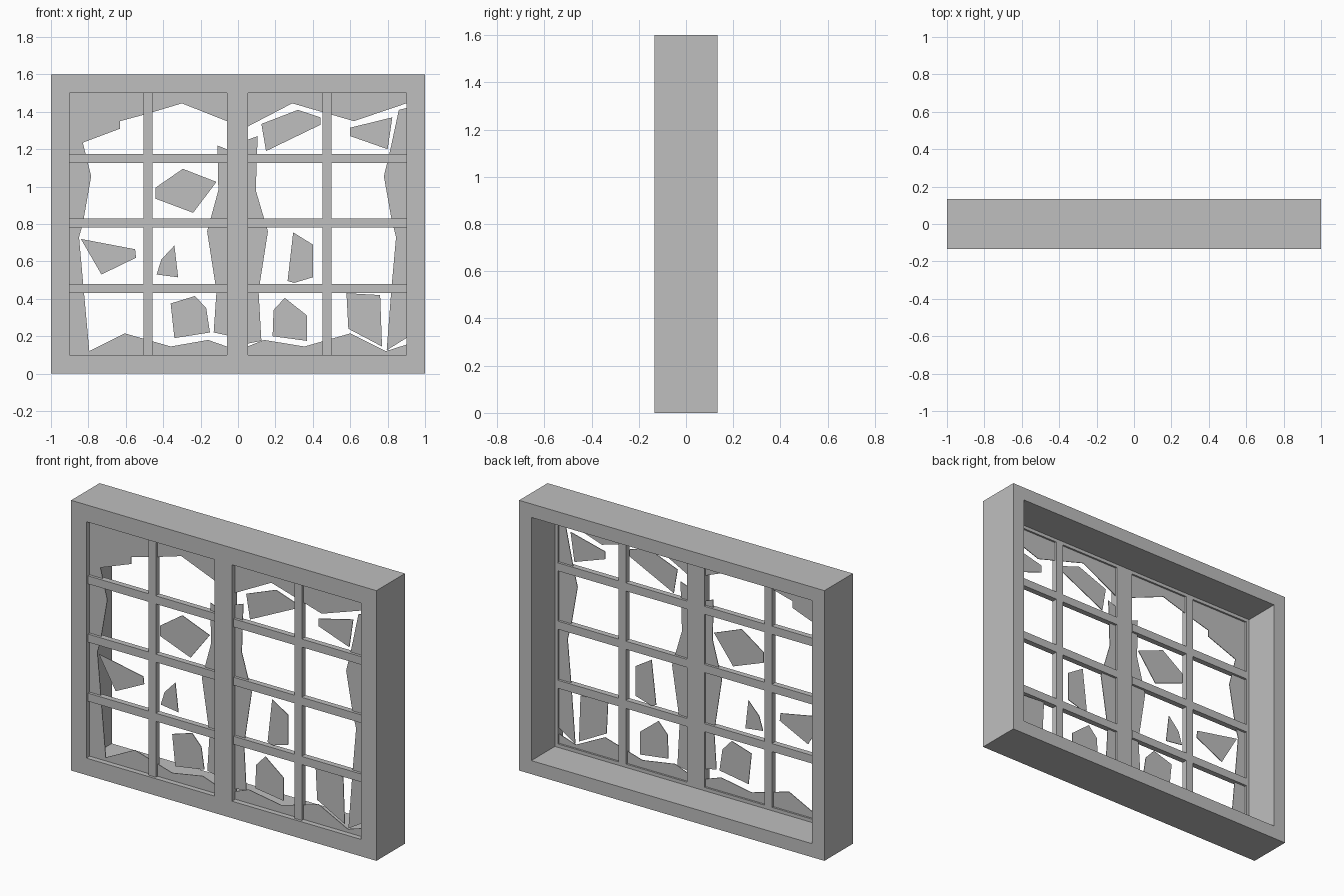
import bpy
import bmesh

if "Cube" in bpy.data.objects:
    bpy.data.objects.remove(bpy.data.objects["Cube"], do_unlink=True)

# One flat colour for everything
GREY = (0.52, 0.52, 0.52, 1)
grey = bpy.data.materials.new("plain_grey")
grey.use_nodes = True
grey.diffuse_color = GREY
for node in grey.node_tree.nodes:
    if node.type == 'BSDF_PRINCIPLED':
        node.inputs["Base Color"].default_value = GREY

WIDTH, HEIGHT = 2.0, 1.6
FRONT, BACK = -0.133, 0.133
RABBET = -0.087          # depth of the step inside the frame
LIP, REBATE = 0.1, 0.08  # border width at the front and at the back
GLASS_Y, GLASS_THICK = -0.1, 0.004


def finish(bm, name):
    bmesh.ops.recalc_face_normals(bm, faces=bm.faces)
    mesh = bpy.data.meshes.new(name)
    bm.to_mesh(mesh)
    bm.free()
    mesh.materials.append(grey)
    obj = bpy.data.objects.new(name, mesh)
    bpy.context.collection.objects.link(obj)
    return obj


def box(name, x0, x1, y0, y1, z0, z1):
    bm = bmesh.new()
    bmesh.ops.create_cube(bm, size=1)
    for v in bm.verts:
        v.co.x = x1 if v.co.x > 0 else x0
        v.co.y = y1 if v.co.y > 0 else y0
        v.co.z = z1 if v.co.z > 0 else z0
    return finish(bm, name)


def window_frame():
    """Sweep the stepped jamb profile (inset, depth) around the rectangle."""
    profile = [(0, FRONT), (0, BACK), (REBATE, BACK),
               (REBATE, RABBET), (LIP, RABBET), (LIP, FRONT)]
    bm = bmesh.new()
    rings = []
    for inset, y in profile:
        x, low, high = WIDTH / 2 - inset, inset, HEIGHT - inset
        corners = [(-x, low), (x, low), (x, high), (-x, high)]
        rings.append([bm.verts.new((cx, y, cz)) for cx, cz in corners])
    for i, ring in enumerate(rings):
        after = rings[(i + 1) % len(rings)]
        for k in range(4):
            n = (k + 1) % 4
            bm.faces.new((ring[k], ring[n], after[n], after[k]))
    return finish(bm, "window_frame")


def glass(name, outline):
    """Thin plate of glass from an outline in x and z."""
    bm = bmesh.new()
    y = GLASS_Y - GLASS_THICK / 2
    face = bm.faces.new([bm.verts.new((x, y, z)) for x, z in outline])
    grown = bmesh.ops.extrude_face_region(bm, geom=[face])["geom"]
    moved = [g for g in grown if isinstance(g, bmesh.types.BMVert)]
    bmesh.ops.translate(bm, verts=moved, vec=(0, GLASS_THICK, 0))
    return finish(bm, name)


# Frame and centre post
window_frame()
POST_LEFT, POST_RIGHT = -0.06, 0.053
EDGE = WIDTH / 2 - LIP
TOP = HEIGHT - LIP
box("centre_post", POST_LEFT, POST_RIGHT, FRONT, RABBET, LIP, TOP)

# Glazing bars of the two sashes
BAR, BAR_FRONT, BAR_BACK = 0.048, -0.118, -0.084
for side, start, end in (("right", -EDGE, POST_LEFT), ("left", POST_RIGHT, EDGE)):
    middle = (start + end) / 2
    box(side + "_upright_bar", middle - BAR / 2, middle + BAR / 2,
        BAR_FRONT, BAR_BACK, LIP, TOP)
    for row, z in (("lower", 0.455), ("middle", 0.805), ("upper", 1.15)):
        box(f"{side}_{row}_cross_bar", start, end,
            BAR_FRONT, BAR_BACK, z - BAR / 2, z + BAR / 2)

# Broken glass still held by the frame, right sash
right_remains = {
    "top": [(-.9, 1.5), (-.9, 1.235), (-.83, 1.235), (-.63, 1.31), (-.63, 1.35),
            (-.5, 1.385), (-.3, 1.445), (-.06, 1.35), (-.06, 1.5)],
    "outer": [(-.9, 1.235), (-.83, 1.235), (-.785, 1.055), (-.83, .8), (-.85, .73),
              (-.825, .45), (-.795, .12), (-.9, .12)],
    "bottom": [(-.9, .1), (-.9, .12), (-.795, .12), (-.605, .215), (-.36, .145),
               (-.16, .18), (-.06, .145), (-.06, .1)],
    "inner": [(-.06, 1.2), (-.11, 1.22), (-.105, .98), (-.165, .76), (-.115, .44),
              (-.13, .22), (-.06, .205)],
}

# Broken glass still held by the frame, left sash
left_remains = {
    "top": [(.05, 1.5), (.05, 1.32), (.29, 1.445), (.62, 1.35), (.9, 1.445), (.9, 1.5)],
    "outer": [(.9, 1.42), (.86, 1.41), (.815, 1.2), (.78, 1.055), (.82, .83),
              (.845, .73), (.82, .45), (.795, .125), (.9, .19)],
    "bottom": [(.05, .1), (.05, .145), (.14, .18), (.355, .145), (.6, .215),
               (.79, .12), (.9, .155), (.9, .1)],
    "inner": [(.05, 1.25), (.105, 1.27), (.095, .98), (.16, .76), (.11, .44),
              (.125, .175), (.05, .16)],
}

# Loose shards floating in the openings
right_shards = {
    "centre": [(-.295, 1.095), (-.115, 1.025), (-.24, .86), (-.44, .935), (-.44, .995)],
    "wide": [(-.84, .72), (-.55, .665), (-.545, .62), (-.73, .53)],
    "small": [(-.34, .685), (-.32, .515), (-.435, .53), (-.41, .61)],
    "low": [(-.23, .415), (-.17, .35), (-.15, .22), (-.34, .19), (-.36, .375)],
}
left_shards = {
    "high": [(.125, 1.335), (.32, 1.41), (.44, 1.37), (.44, 1.33), (.15, 1.19)],
    "corner": [(.6, 1.315), (.825, 1.37), (.8, 1.2), (.6, 1.27)],
    "centre": [(.295, .755), (.4, .69), (.4, .515), (.3, .485), (.265, .495)],
    "low": [(.25, .405), (.37, .31), (.37, .175), (.185, .2), (.19, .34)],
    "tall": [(.58, .43), (.76, .42), (.77, .145), (.59, .24)],
}

for prefix, group in (("right_glass", right_remains), ("left_glass", left_remains),
                      ("right_shard", right_shards), ("left_shard", left_shards)):
    for place, outline in group.items():
        glass(f"{prefix}_{place}", outline)
